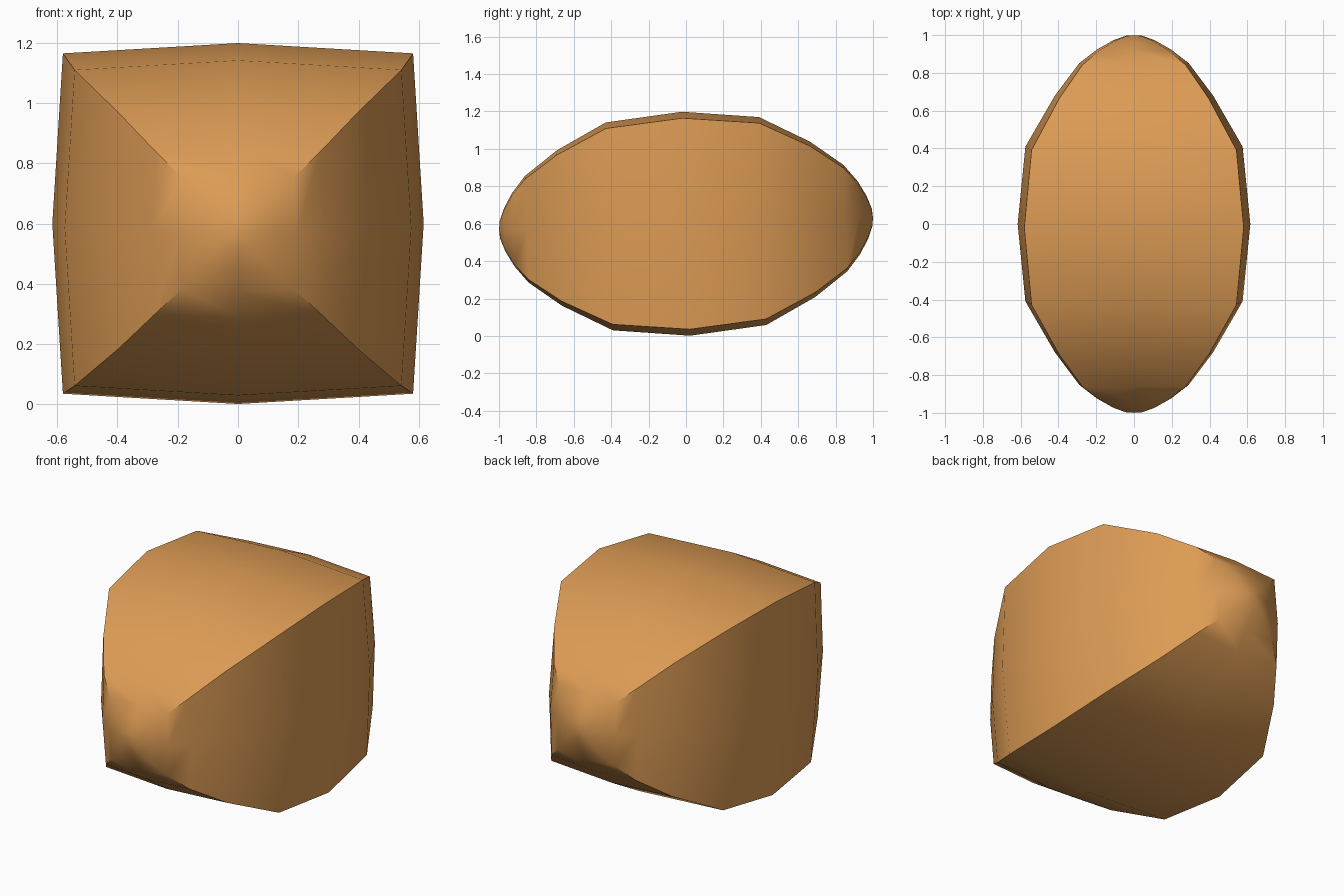
import bpy, bmesh
from math import radians
from mathutils import Matrix, Vector

if "Cube" in bpy.data.objects:
    bpy.data.objects.remove(bpy.data.objects["Cube"])

# Lengthwise half profile: (distance from middle, half width, half height)
half = [(0.41, 0.575, 0.556), (0.678, 0.42, 0.415), (0.852, 0.29, 0.285),
        (0.925, 0.195, 0.195), (0.97, 0.115, 0.115), (0.996, 0.045, 0.045)]
stations = ([(-y, w, h) for y, w, h in reversed(half)]
            + [(0, 0.616, 0.599)] + half)

# Cross-section: a square whose sides bulge slightly in the middle
C = 0.943
section = [(1, 0), (C, C), (0, 1), (-C, C), (-1, 0), (-C, -C), (0, -1), (C, -C)]
N = len(section)

bm = bmesh.new()
rings = [[bm.verts.new((w * a, y, h * b)) for a, b in section] for y, w, h in stations]

# Skin between neighbouring rings
for r0, r1 in zip(rings, rings[1:]):
    for i in range(N):
        j = (i + 1) % N
        bm.faces.new((r0[i], r0[j], r1[j], r1[i]))

# Pointed ends
for ring, y in ((rings[0], -1), (rings[-1], 1)):
    tip = bm.verts.new((0, y, 0))
    for i in range(N):
        bm.faces.new((ring[i], ring[(i + 1) % N], tip))

bmesh.ops.recalc_face_normals(bm, faces=bm.faces[:])

# Slight nose-down tilt, then lift onto the ground
bm.transform(Matrix.Translation(Vector((0, 0, 0.6))) @ Matrix.Rotation(radians(2), 4, 'X'))

mesh = bpy.data.meshes.new("faceted_pod")
bm.to_mesh(mesh)
bm.free()
pod = bpy.data.objects.new("faceted_pod", mesh)
bpy.context.collection.objects.link(pod)

# Orange-tan surface
mat = bpy.data.materials.new("tan_orange")
mat.diffuse_color = (0.72, 0.33, 0.09, 1)
mat.use_nodes = True
mat.node_tree.nodes["Principled BSDF"].inputs["Base Color"].default_value = mat.diffuse_color
mesh.materials.append(mat)

# Smooth faces with crisp corner ridges
bpy.context.view_layer.objects.active = pod
pod.select_set(True)
bpy.ops.object.shade_smooth_by_angle(angle=radians(45))
